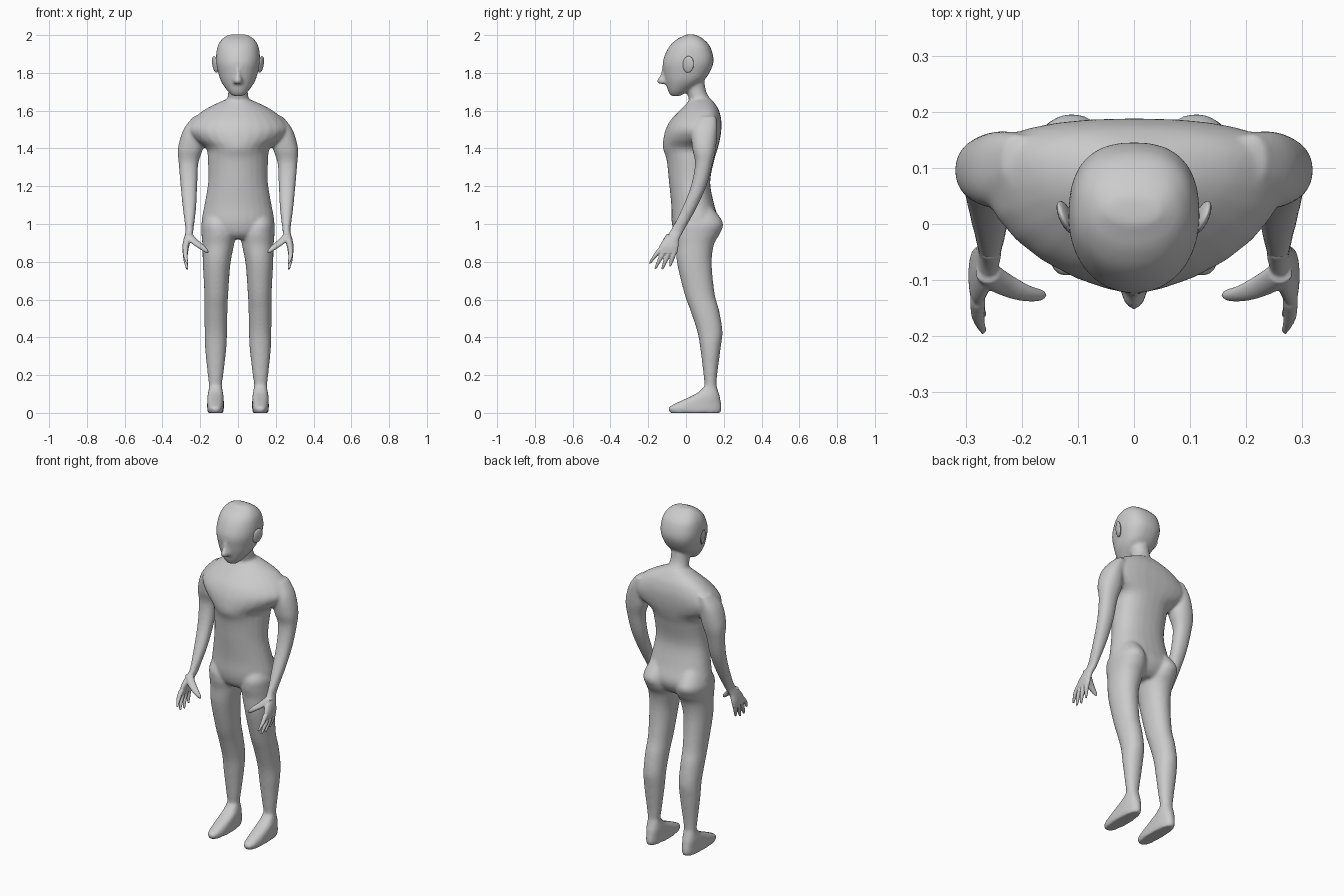
import bpy, bmesh, math

SEG = 28


def spline(rows, steps=4):
    """Smoothly interpolate section rows (Catmull-Rom)."""
    out = []
    for i in range(len(rows) - 1):
        a, b, c, d = (rows[max(i - 1, 0)], rows[i], rows[i + 1], rows[min(i + 2, len(rows) - 1)])
        for k in range(steps):
            t = k / steps
            out.append([q + 0.5 * t * (r - p + t * (2*p - 5*q + 4*r - s + t * (3*(q - r) + s - p)))
                        for p, q, r, s in zip(a, b, c, d)])
    return out + [list(rows[-1])]


def loft(bm, rows, sides=(1,), nf=2.0, nb=2.0, bias=0.5, steps=4):
    """Loft horizontal rings. Row = z, x centre, x half width, y front, y back [, y of widest point]."""
    rows = [r if len(r) == 6 else (*r, r[3] + (r[4] - r[3]) * bias) for r in rows]
    for s in sides:
        rings = []
        for z, xc, xh, yf, yb, yc in spline(rows, steps):
            ring = []
            for k in range(SEG):
                c, q = math.cos(k * math.tau / SEG), math.sin(k * math.tau / SEG)
                n, depth = (nb, yb - yc) if q > 0 else (nf, yc - yf)
                x = math.copysign(abs(c) ** (2 / n), c) * xh
                y = math.copysign(abs(q) ** (2 / n), q) * depth
                ring.append(bm.verts.new((s * (xc + x), yc + y, z)))
            rings.append(ring)
        for a, b in zip(rings, rings[1:]):
            for k in range(SEG):
                j = (k + 1) % SEG
                bm.faces.new((a[k], a[j], b[j], b[k]))
        bm.faces.new(rings[0])
        bm.faces.new(rings[-1])


def finish(bm, name, voxel, iterations):
    """Fuse the overlapping lofts into one smooth skin."""
    bmesh.ops.recalc_face_normals(bm, faces=bm.faces)
    me = bpy.data.meshes.new(name)
    bm.to_mesh(me)
    bm.free()
    ob = bpy.data.objects.new(name, me)
    bpy.context.collection.objects.link(ob)
    rm = ob.modifiers.new("fuse", 'REMESH')
    rm.mode, rm.voxel_size, rm.use_smooth_shade = 'VOXEL', voxel, True
    sm = ob.modifiers.new("soften", 'SMOOTH')
    sm.factor, sm.iterations = 0.5, iterations
    return ob


BOTH = (1, -1)
body = bmesh.new()

# Torso with shoulders
loft(body, [
    (0.92, 0, 0.10, -0.03, 0.12, 0.05),
    (0.95, 0, 0.165, -0.06, 0.155, 0.05),
    (1.01, 0, 0.192, -0.076, 0.175, 0.05),
    (1.10, 0, 0.178, -0.078, 0.150, 0.04),
    (1.22, 0, 0.158, -0.090, 0.128, 0.03),
    (1.34, 0, 0.160, -0.103, 0.150, 0.04),
    (1.40, 0, 0.170, -0.122, 0.168, 0.06),
    (1.45, 0, 0.240, -0.120, 0.180, 0.09),
    (1.50, 0, 0.275, -0.108, 0.187, 0.10),
    (1.55, 0, 0.245, -0.082, 0.187, 0.10),
    (1.60, 0, 0.185, -0.035, 0.175, 0.10),
    (1.635, 0, 0.120, 0.000, 0.155, 0.09),
    (1.66, 0, 0.062, 0.020, 0.135, 0.08)], nf=1.9, nb=2.4)

# Neck
loft(body, [
    (1.60, 0, 0.075, 0.02, 0.15), (1.65, 0, 0.060, 0.018, 0.137),
    (1.70, 0, 0.052, 0.003, 0.107), (1.78, 0, 0.055, -0.01, 0.095)])

# Head
loft(body, [
    (1.678, 0, 0.028, -0.078, -0.03), (1.69, 0, 0.042, -0.088, -0.01),
    (1.71, 0, 0.060, -0.097, 0.02), (1.75, 0, 0.087, -0.108, 0.08),
    (1.79, 0, 0.102, -0.117, 0.118), (1.86, 0, 0.117, -0.123, 0.146),
    (1.935, 0, 0.110, -0.092, 0.130), (1.975, 0, 0.088, -0.053, 0.097),
    (1.995, 0, 0.062, -0.015, 0.065), (2.003, 0, 0.045, 0.00, 0.045)], nf=2.1, nb=2.5)

# Nose
loft(body, [
    (1.84, 0, 0.010, -0.124, -0.08), (1.79, 0, 0.015, -0.136, -0.08),
    (1.758, 0, 0.025, -0.155, -0.08), (1.742, 0, 0.022, -0.142, -0.08)], bias=0.6)

# Arms
loft(body, [
    (1.57, 0.205, 0.03, 0.07, 0.16), (1.50, 0.235, 0.054, 0.03, 0.166),
    (1.40, 0.252, 0.066, 0.033, 0.158), (1.32, 0.262, 0.052, 0.048, 0.14),
    (1.20, 0.260, 0.044, 0.026, 0.108), (1.08, 0.257, 0.035, -0.022, 0.053),
    (0.97, 0.257, 0.021, -0.077, -0.008), (0.93, 0.262, 0.02, -0.1, -0.03)], BOTH, 2.2, 2.2)

# Legs
loft(body, [
    (1.10, 0.10, 0.055, 0.00, 0.130), (1.01, 0.112, 0.080, -0.06, 0.195),
    (0.95, 0.103, 0.090, -0.066, 0.180), (0.89, 0.105, 0.084, -0.055, 0.148),
    (0.79, 0.113, 0.073, -0.047, 0.136), (0.63, 0.115, 0.063, -0.008, 0.152),
    (0.54, 0.117, 0.061, 0.024, 0.176), (0.43, 0.117, 0.059, 0.060, 0.193),
    (0.34, 0.118, 0.056, 0.076, 0.183), (0.20, 0.119, 0.041, 0.093, 0.165),
    (0.14, 0.120, 0.034, 0.098, 0.162), (0.06, 0.119, 0.035, 0.09, 0.165)], BOTH, 2.1, 2.1)

# Feet
loft(body, [
    (-0.001, 0.119, 0.040, -0.083, 0.182), (0.02, 0.119, 0.044, -0.096, 0.189),
    (0.035, 0.119, 0.044, -0.085, 0.188), (0.06, 0.119, 0.044, -0.035, 0.184),
    (0.085, 0.119, 0.043, 0.020, 0.180), (0.11, 0.119, 0.039, 0.066, 0.172),
    (0.14, 0.119, 0.034, 0.096, 0.163)], BOTH, 2.6, 2.4)
finish(body, "body", 0.008, 8)

# Hands: palm, thumb and four fingers
for s, side in ((1, "left"), (-1, "right")):
    hand = bmesh.new()
    loft(hand, [
        (1.00, 0.257, 0.020, -0.062, 0.004), (0.96, 0.257, 0.020, -0.084, -0.016),
        (0.92, 0.268, 0.020, -0.118, -0.036), (0.88, 0.277, 0.018, -0.142, -0.040),
        (0.845, 0.279, 0.014, -0.150, -0.046)], (s,), 2.3, 2.3)
    loft(hand, [
        (0.945, 0.262, 0.022, -0.105, -0.065), (0.915, 0.240, 0.028, -0.122, -0.084),
        (0.885, 0.203, 0.026, -0.136, -0.106), (0.86, 0.174, 0.017, -0.138, -0.115),
        (0.845, 0.163, 0.006, -0.130, -0.120)], (s,))
    for y0, y1, tip in ((-0.136, -0.191, 0.792), (-0.110, -0.163, 0.762),
                        (-0.083, -0.126, 0.760), (-0.058, -0.084, 0.776)):
        ym, zm = (y0 + y1) / 2, (0.87 + tip) / 2
        loft(hand, [
            (0.87, 0.278, 0.014, y0 - 0.014, y0 + 0.014),
            (zm, 0.278, 0.012, ym - 0.013, ym + 0.013),
            (tip, 0.269, 0.006, y1 - 0.006, y1 + 0.006)], (s,))
    finish(hand, side + "_hand", 0.004, 4)

    # Ear
    bpy.ops.mesh.primitive_uv_sphere_add(segments=20, ring_count=12, location=(s * 0.121, 0.012, 1.845),
                                         rotation=(math.radians(-10), s * math.radians(8), -s * math.radians(22)))
    ear = bpy.context.object
    ear.name = side + "_ear"
    ear.scale = (0.011, 0.031, 0.045)
    bpy.ops.object.shade_smooth()
